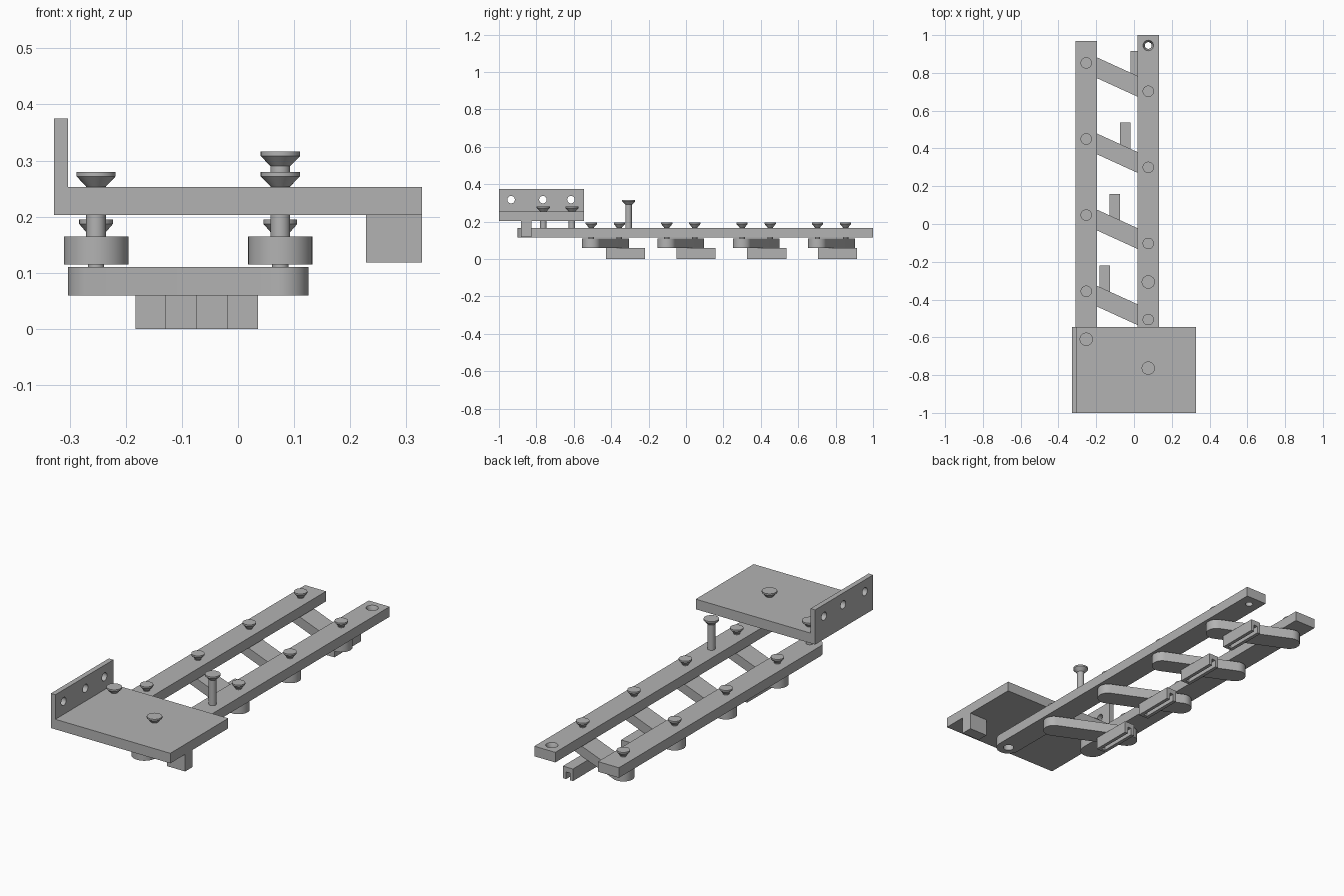
import bpy, bmesh
from math import pi, sin, cos, atan2
from mathutils import Matrix, Vector

if "Cube" in bpy.data.objects:
    bpy.data.objects.remove(bpy.data.objects["Cube"])

grey = bpy.data.materials.new("plain_grey")
grey.use_nodes = True
COLOUR = (0.45, 0.45, 0.45, 1)
grey.diffuse_color = COLOUR
grey.node_tree.nodes["Principled BSDF"].inputs["Base Color"].default_value = COLOUR


def finish(bm, name):
    bmesh.ops.recalc_face_normals(bm, faces=bm.faces)
    mesh = bpy.data.meshes.new(name)
    bm.to_mesh(mesh)
    bm.free()
    mesh.materials.append(grey)
    obj = bpy.data.objects.new(name, mesh)
    bpy.context.collection.objects.link(obj)
    return obj


def smooth(obj):
    bpy.ops.object.select_all(action='DESELECT')
    obj.select_set(True)
    bpy.context.view_layer.objects.active = obj
    bpy.ops.object.shade_smooth_by_angle()


def prism(name, outline, axis, low, high):
    """Extrude a flat outline along z (outline is x, y) or y (outline is x, z)."""
    bm = bmesh.new()
    place = (lambda a, b: (a, b, low)) if axis == 'z' else (lambda a, b: (a, low, b))
    face = bm.faces.new([bm.verts.new(place(a, b)) for a, b in outline])
    moved = bmesh.ops.extrude_face_region(bm, geom=[face])['geom']
    shift = Vector((0, 0, high - low) if axis == 'z' else (0, high - low, 0))
    bmesh.ops.translate(bm, vec=shift, verts=[v for v in moved if isinstance(v, bmesh.types.BMVert)])
    return finish(bm, name)


def arc(x, y, r, start, steps=16):
    """Half circle of points, counter-clockwise from the start angle."""
    return [(x + r * cos(start + pi * i / steps), y + r * sin(start + pi * i / steps))
            for i in range(steps + 1)]


def cut_hole(target, centre, r1, r2, depth, turn=Matrix()):
    bm = bmesh.new()
    bmesh.ops.create_cone(bm, cap_ends=True, segments=32, radius1=r1, radius2=r2,
                          depth=depth, matrix=Matrix.Translation(centre) @ turn)
    cutter = finish(bm, "hole_cutter")
    cutter.hide_render = True
    mod = target.modifiers.new("hole", 'BOOLEAN')
    mod.operation, mod.object, mod.solver = 'DIFFERENCE', cutter, 'EXACT'
    bpy.ops.object.select_all(action='DESELECT')
    bpy.context.view_layer.objects.active = target
    target.select_set(True)
    bpy.ops.object.modifier_apply(modifier=mod.name)
    bpy.data.objects.remove(cutter)


def screw(name, x, y, top, bottom, head_r, shaft_r):
    """Countersunk screw: thin rim, cone and shaft, turned around z."""
    profile = [(0, top), (head_r, top), (head_r, top - 0.008),
               (shaft_r, top - 0.026), (shaft_r, bottom), (0, bottom)]
    bm = bmesh.new()
    verts = [bm.verts.new((r, 0, z)) for r, z in profile]
    edges = [bm.edges.new(pair) for pair in zip(verts, verts[1:])]
    bmesh.ops.spin(bm, geom=verts + edges, cent=(0, 0, 0), axis=(0, 0, 1),
                   angle=2 * pi, steps=32)
    bmesh.ops.remove_doubles(bm, verts=bm.verts, dist=0.0001)
    bmesh.ops.translate(bm, vec=(x, y, 0), verts=bm.verts)
    smooth(finish(bm, name))


LEFT_X, RIGHT_X = -0.253, 0.0755
BAR_R, LINK_R = 0.0575, 0.05

# Two long bars, rounded at the front and square at the back
bars = []
for name, x, front, back in (("long_bar", RIGHT_X, -0.843, 1.0),
                             ("short_bar", LEFT_X, -0.61, 0.97)):
    outline = arc(x, front, BAR_R, pi) + [(x + BAR_R, back), (x - BAR_R, back)]
    bars.append(prism(name, outline, 'z', 0.115, 0.165))
cut_hole(bars[0], (RIGHT_X, 0.945, 0.155), 0.018, 0.03, 0.03)
cut_hole(bars[0], (RIGHT_X, 0.945, 0.14), 0.018, 0.018, 0.1)
cut_hole(bars[0], (RIGHT_X, -0.843, 0.14), 0.025, 0.025, 0.1)
for bar in bars:
    smooth(bar)

# Slanted links with pivot screws and a grooved foot under each
for i in range(4):
    right_y = 0.703 - 0.403 * i
    left_y = right_y + 0.15
    angle = atan2(left_y - right_y, LEFT_X - RIGHT_X)
    outline = (arc(LEFT_X, left_y, LINK_R, angle - pi / 2)
               + arc(RIGHT_X, right_y, LINK_R, angle + pi / 2))
    smooth(prism(f"link_{i + 1}", outline, 'z', 0.06, 0.11))
    screw(f"pivot_screw_left_{i + 1}", LEFT_X, left_y, 0.195, 0.08, 0.03, 0.0145)
    screw(f"pivot_screw_right_{i + 1}", RIGHT_X, right_y, 0.195, 0.08, 0.03, 0.0145)

    x, start = 0.008 - 0.0545 * i, 0.705 - 0.378 * i
    w, g = 0.0275, 0.01
    channel = [(x - w, 0), (x - g, 0), (x - g, 0.035), (x + g, 0.035),
               (x + g, 0), (x + w, 0), (x + w, 0.06), (x - w, 0.06)]
    prism(f"foot_{i + 1}", channel, 'y', start + 0.015, start + 0.21)
    wall = [(x - w, 0), (x + w, 0), (x + w, 0.06), (x - w, 0.06)]
    prism(f"foot_end_{i + 1}", wall, 'y', start, start + 0.015)

# Mounting plate with an upright flange along one side
section = [(-0.328, 0.203), (0.328, 0.203), (0.328, 0.253),
           (-0.303, 0.253), (-0.303, 0.375), (-0.328, 0.375)]
plate = prism("mounting_plate", section, 'y', -1.0, -0.545)
for y in (-0.935, -0.765, -0.615):
    cut_hole(plate, (-0.315, y, 0.317), 0.02, 0.02, 0.1, Matrix.Rotation(pi / 2, 4, 'Y'))
smooth(plate)

# Stop block below the plate
prism("stop_block", [(0.228, 0.118), (0.328, 0.118), (0.328, 0.203), (0.228, 0.203)],
      'y', -0.883, -0.825)

# Plate screws and the tall handle screw
screw("plate_screw_left", LEFT_X, -0.61, 0.28, 0.12, 0.035, 0.0175)
screw("plate_screw_right", RIGHT_X, -0.763, 0.28, 0.12, 0.035, 0.0175)
screw("handle_screw", RIGHT_X, -0.307, 0.316, 0.12, 0.035, 0.0175)
